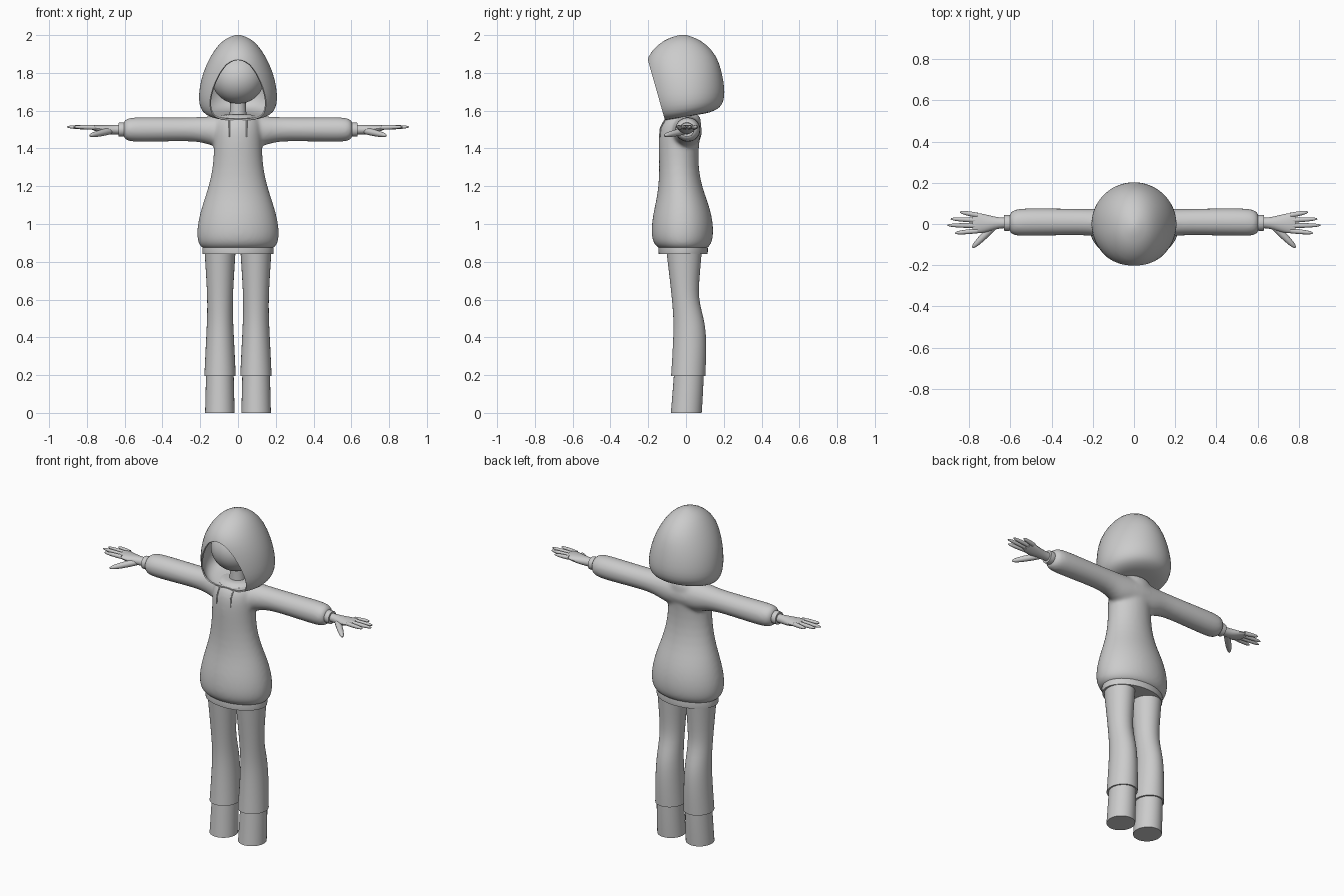
import bpy, bmesh, math
from mathutils import Vector

cube = bpy.data.objects.get("Cube")
if cube:
    bpy.data.objects.remove(cube, do_unlink=True)

GREY = (0.6, 0.6, 0.6, 1)
mat = bpy.data.materials.new("plain grey")
mat.use_nodes = True
mat.diffuse_color = GREY
mat.node_tree.nodes["Principled BSDF"].inputs["Base Color"].default_value = GREY


def add_rings(bm, rows, seg):
    """Skin a stack of ellipses given as (centre, half_u, half_v), capped at both ends."""
    rings = []
    for c, u, v in rows:
        angles = [2 * math.pi * i / seg for i in range(seg)]
        rings.append([bm.verts.new(c + u * math.cos(a) + v * math.sin(a)) for a in angles])
    for a, b in zip(rings, rings[1:]):
        for i in range(seg):
            j = (i + 1) % seg
            bm.faces.new((a[i], a[j], b[j], b[i]))
    crease = bm.edges.layers.float.get("crease_edge") or bm.edges.layers.float.new("crease_edge")
    for ring in (rings[0], rings[-1]):
        cap = bm.faces.new(ring)
        for e in cap.edges:
            e[crease] = 1


def upright(rows, cx=0):
    """Rows of (z, front y, back y, half width, tilt)."""
    out = []
    for z, front, back, half, *tilt in rows:
        t = tilt[0] if tilt else 0
        cy, ry = (front + back) / 2, (back - front) / 2
        out.append((Vector((cx, cy, z + t * cy)), Vector((half, 0, 0)), Vector((0, ry, t * ry))))
    return out


def sideways(rows):
    """Rows of (x, y, z, half depth, half height)."""
    return [(Vector((x, y, z)), Vector((0, ry, 0)), Vector((0, 0, rz))) for x, y, z, ry, rz in rows]


def build(name, stacks, seg=24, mirror=False, subsurf=1):
    bm = bmesh.new()
    for rows in stacks:
        add_rings(bm, rows, seg)
    bmesh.ops.recalc_face_normals(bm, faces=bm.faces[:])
    mesh = bpy.data.meshes.new(name)
    bm.to_mesh(mesh)
    bm.free()
    obj = bpy.data.objects.new(name, mesh)
    bpy.context.collection.objects.link(obj)
    mesh.materials.append(mat)
    bpy.ops.object.select_all(action="DESELECT")
    obj.select_set(True)
    bpy.context.view_layer.objects.active = obj
    bpy.ops.object.shade_smooth_by_angle(angle=math.radians(50))
    if mirror:
        obj.modifiers.new("mirror", "MIRROR")
    if subsurf:
        m = obj.modifiers.new("smooth", "SUBSURF")
        m.levels = m.render_levels = subsurf
    return obj


# Hoodie body and sleeves, fused into one soft surface
torso = upright([
    (0.87, -0.14, 0.11, 0.185), (0.885, -0.165, 0.13, 0.207), (0.92, -0.183, 0.144, 0.219),
    (0.98, -0.185, 0.147, 0.219), (1.05, -0.176, 0.137, 0.205), (1.12, -0.16, 0.115, 0.184),
    (1.2, -0.146, 0.085, 0.156), (1.3, -0.142, 0.066, 0.134), (1.4, -0.146, 0.067, 0.128),
    (1.48, -0.146, 0.078, 0.13), (1.53, -0.134, 0.082, 0.125), (1.56, -0.112, 0.08, 0.115),
    (1.58, -0.08, 0.065, 0.08)])
sleeve = sideways([
    (0, 0, 1.49, 0.085, 0.085), (0.1, 0, 1.487, 0.08, 0.09), (0.15, 0.004, 1.495, 0.072, 0.075),
    (0.22, 0.01, 1.502, 0.064, 0.064), (0.35, 0.01, 1.501, 0.066, 0.064), (0.5, 0.01, 1.5, 0.068, 0.067),
    (0.57, 0.008, 1.5, 0.067, 0.065), (0.595, 0.006, 1.5, 0.058, 0.056), (0.606, 0.005, 1.5, 0.04, 0.04)])
hoodie = build("hoodie_body", [torso, sleeve], mirror=False)
other = [(Vector((-c.x, c.y, c.z)), u, v) for c, u, v in sleeve]
bm = bmesh.new()
bm.from_mesh(hoodie.data)
add_rings(bm, other, 24)
bmesh.ops.recalc_face_normals(bm, faces=bm.faces[:])
bm.to_mesh(hoodie.data)
bm.free()
remesh = hoodie.modifiers.new("fuse", "REMESH")
remesh.mode = "VOXEL"
remesh.voxel_size = 0.009
remesh.use_smooth_shade = True
soft = hoodie.modifiers.new("soften", "SMOOTH")
soft.factor, soft.iterations = 0.5, 14

# Waistband and sleeve cuffs
build("waistband", [upright([(0.84, -0.145, 0.115, 0.188), (0.86, -0.147, 0.117, 0.19),
                             (0.888, -0.145, 0.115, 0.188)])], seg=32)
build("wrist_cuffs", [sideways([(0.59, 0.005, 1.5, 0.036, 0.036), (0.612, 0.005, 1.5, 0.04, 0.039),
                                (0.632, 0.005, 1.499, 0.038, 0.037)])], mirror=True)

# Trousers and boots
build("trouser_legs", [upright([
    (0.86, -0.105, 0.085, 0.083), (0.75, -0.092, 0.075, 0.076), (0.65, -0.08, 0.067, 0.07),
    (0.58, -0.073, 0.072, 0.068), (0.5, -0.067, 0.095, 0.069), (0.42, -0.067, 0.108, 0.073),
    (0.3, -0.073, 0.108, 0.079), (0.195, -0.08, 0.103, 0.084)], cx=0.095)], mirror=True)
build("boots", [upright([(0.24, -0.062, 0.096, 0.073), (0.12, -0.071, 0.092, 0.076),
                         (0.0, -0.081, 0.084, 0.079)], cx=0.096)], mirror=True)

# Hands: palm, four fingers and thumb
palm = sideways([
    (0.62, 0.005, 1.5, 0.026, 0.026), (0.66, 0.005, 1.499, 0.028, 0.026), (0.7, 0.003, 1.5, 0.04, 0.026),
    (0.74, 0.003, 1.505, 0.05, 0.02), (0.77, 0.005, 1.511, 0.051, 0.014), (0.785, 0.006, 1.513, 0.044, 0.008)])


def digit(a, b, r):
    a, b = Vector(a), Vector(b)
    side = Vector((0, 0, 1)).cross(b - a).normalized()
    up = (b - a).cross(side).normalized()
    steps = ((0, 1), (0.35, 1), (0.7, 0.85), (0.92, 0.6), (1, 0.2))
    return [(a.lerp(b, t), side * r * k, up * r * k) for t, k in steps]


fingers = [digit((0.76, y0, 1.511), (x, y1, 1.514), 0.0125)
           for y0, x, y1 in ((0.043, 0.845, 0.058), (0.018, 0.89, 0.025),
                             (-0.008, 0.905, -0.006), (-0.033, 0.87, -0.044))]
thumb = digit((0.68, -0.01, 1.492), (0.785, -0.115, 1.468), 0.019)
build("hands", [palm, thumb] + fingers, seg=12, mirror=True)

# Neck and head
build("neck", [upright([(1.53, -0.05, 0.04, 0.05), (1.6, -0.047, 0.037, 0.042),
                        (1.69, -0.047, 0.037, 0.042)])])
head_rows = []
for i in range(13):
    a = math.pi * (0.02 + 0.96 * i / 12)
    w = math.sin(a)
    head_rows.append((1.77 - 0.135 * math.cos(a), -0.02 - 0.14 * w, -0.02 + 0.14 * w, 0.142 * w))
build("head", [upright(head_rows)])

# Hood: closed egg, sliced open at the face, then thickened inward
hood = build("hood", [upright([
    (2.001, -0.03, 0.0, 0.012), (1.986, -0.09, 0.05, 0.058), (1.955, -0.145, 0.105, 0.1),
    (1.89, -0.208, 0.165, 0.147), (1.8, -0.215, 0.192, 0.188), (1.72, -0.213, 0.204, 0.205, 0.03),
    (1.66, -0.205, 0.205, 0.21, 0.06), (1.61, -0.188, 0.192, 0.2, 0.1), (1.582, -0.165, 0.165, 0.175, 0.15),
    (1.569, -0.135, 0.13, 0.14, 0.17), (1.568, -0.1, 0.09, 0.1, 0.17)])], seg=32)
depsgraph = bpy.context.evaluated_depsgraph_get()
mesh = bpy.data.meshes.new_from_object(hood.evaluated_get(depsgraph))
hood.modifiers.clear()
hood.data = mesh
top, chin = Vector((0, -0.205, 1.88)), Vector((0, -0.11, 1.545))
normal = (top - chin).cross(Vector((1, 0, 0))).normalized()
if normal.y > 0:
    normal.negate()
bm = bmesh.new()
bm.from_mesh(mesh)
bmesh.ops.bisect_plane(bm, geom=bm.verts[:] + bm.edges[:] + bm.faces[:],
                       plane_co=chin, plane_no=normal, clear_outer=True)
bm.to_mesh(mesh)
bm.free()
solid = hood.modifiers.new("thickness", "SOLIDIFY")
solid.thickness, solid.offset = 0.008, -1
split = hood.modifiers.new("crisp rim", "EDGE_SPLIT")
split.split_angle = math.radians(45)

# Drawstrings hanging from the hood
cords = bpy.data.curves.new("drawstrings", "CURVE")
cords.dimensions = "3D"
cords.bevel_depth, cords.bevel_resolution = 0.004, 1
cords.use_fill_caps = True
for s in (-1, 1):
    spline = cords.splines.new("POLY")
    spline.points.add(2)
    for p, (x, y, z) in zip(spline.points, ((0.046, -0.112, 1.55), (0.046, -0.135, 1.51), (0.047, -0.14, 1.46))):
        p.co = (s * x, y, z, 1)
cords.materials.append(mat)
bpy.context.collection.objects.link(bpy.data.objects.new("drawstrings", cords))
